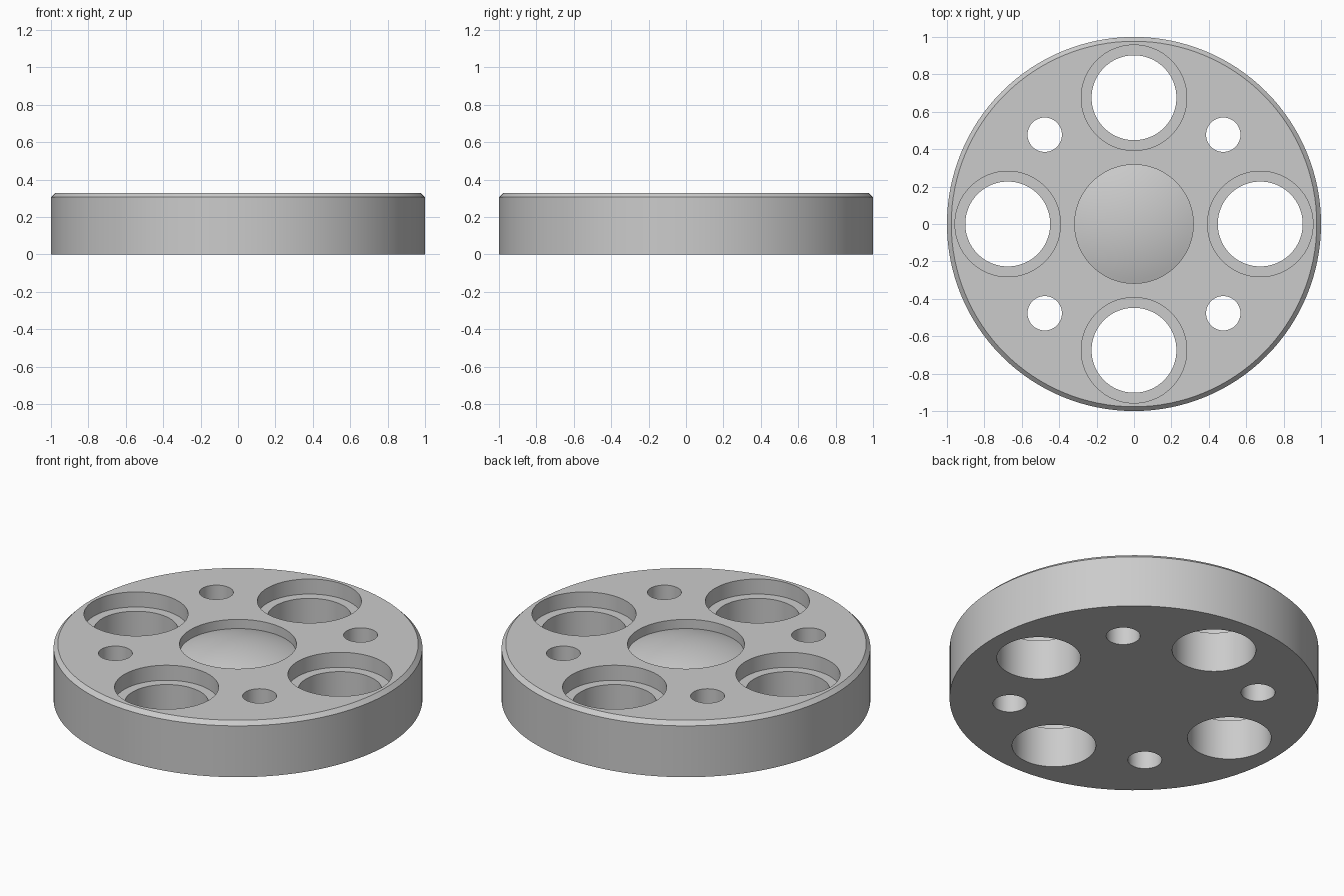
import bpy, bmesh, math

cube = bpy.data.objects.get("Cube")
if cube:
    bpy.data.objects.remove(cube, do_unlink=True)

HEIGHT = 0.33
HOLE_RING = 0.675
SEGMENTS = 128

grey = bpy.data.materials.new("plain grey")
grey.use_nodes = True
colour = (0.6, 0.6, 0.6, 1)
grey.diffuse_color = colour
grey.node_tree.nodes["Principled BSDF"].inputs["Base Color"].default_value = colour


def lathe(name, profile, segments=SEGMENTS, centre=(0, 0)):
    """Spin a (radius, z) profile that starts and ends on the axis."""
    bm = bmesh.new()
    verts = [bm.verts.new((r, 0, z)) for r, z in profile]
    edges = [bm.edges.new(pair) for pair in zip(verts, verts[1:])]
    bmesh.ops.spin(bm, geom=verts + edges, cent=(0, 0, 0), axis=(0, 0, 1),
                   angle=math.tau, steps=segments, use_merge=True)
    bmesh.ops.remove_doubles(bm, verts=bm.verts, dist=1e-5)
    bmesh.ops.dissolve_limit(bm, angle_limit=0.001, verts=bm.verts, edges=bm.edges)
    bmesh.ops.recalc_face_normals(bm, faces=bm.faces)
    mesh = bpy.data.meshes.new(name)
    bm.to_mesh(mesh)
    bm.free()
    mesh.materials.append(grey)
    obj = bpy.data.objects.new(name, mesh)
    obj.location = (*centre, 0)
    bpy.context.collection.objects.link(obj)
    return obj


# Chamfered disc with a low dome sunk into its centre
dome_radius, dome_depth = 0.317, 0.055
sphere = (dome_radius ** 2 + dome_depth ** 2) / (2 * dome_depth)
edge_angle = math.asin(dome_radius / sphere)
dome = [(sphere * math.sin(a), HEIGHT - sphere * (1 - math.cos(a)))
        for a in (edge_angle * i / 12 for i in range(12, -1, -1))]
disc = lathe("disc", [(0, 0), (1, 0), (1, 0.307), (0.977, HEIGHT),
                      (dome_radius, HEIGHT)] + dome)

# Stepped bores and small pin holes, alternating around the ring
cutters = []
for i in range(4):
    a = i * math.pi / 2
    spot = (HOLE_RING * math.cos(a), HOLE_RING * math.sin(a))
    cutters.append(lathe("bore_cutter", [
        (0, -0.1), (0.227, -0.1), (0.227, 0.24), (0.282, 0.24),
        (0.282, 0.5), (0, 0.5)], 96, spot))
    a += math.pi / 4
    spot = (HOLE_RING * math.cos(a), HOLE_RING * math.sin(a))
    cutters.append(lathe("pin_hole_cutter", [
        (0, -0.1), (0.092, -0.1), (0.092, 0.5), (0, 0.5)], 64, spot))

for cutter in cutters:
    cutter.hide_render = True
    cut = disc.modifiers.new("hole", "BOOLEAN")
    cut.operation = "DIFFERENCE"
    cut.solver = "EXACT"
    cut.object = cutter

# Bake the holes, then drop the cutters
bpy.context.view_layer.update()
evaluated = disc.evaluated_get(bpy.context.evaluated_depsgraph_get())
baked = bpy.data.meshes.new_from_object(evaluated)
disc.modifiers.clear()
disc.data = baked
for cutter in cutters:
    bpy.data.objects.remove(cutter, do_unlink=True)

bpy.ops.object.select_all(action="DESELECT")
disc.select_set(True)
bpy.context.view_layer.objects.active = disc
bpy.ops.object.shade_smooth_by_angle(angle=math.radians(30))
